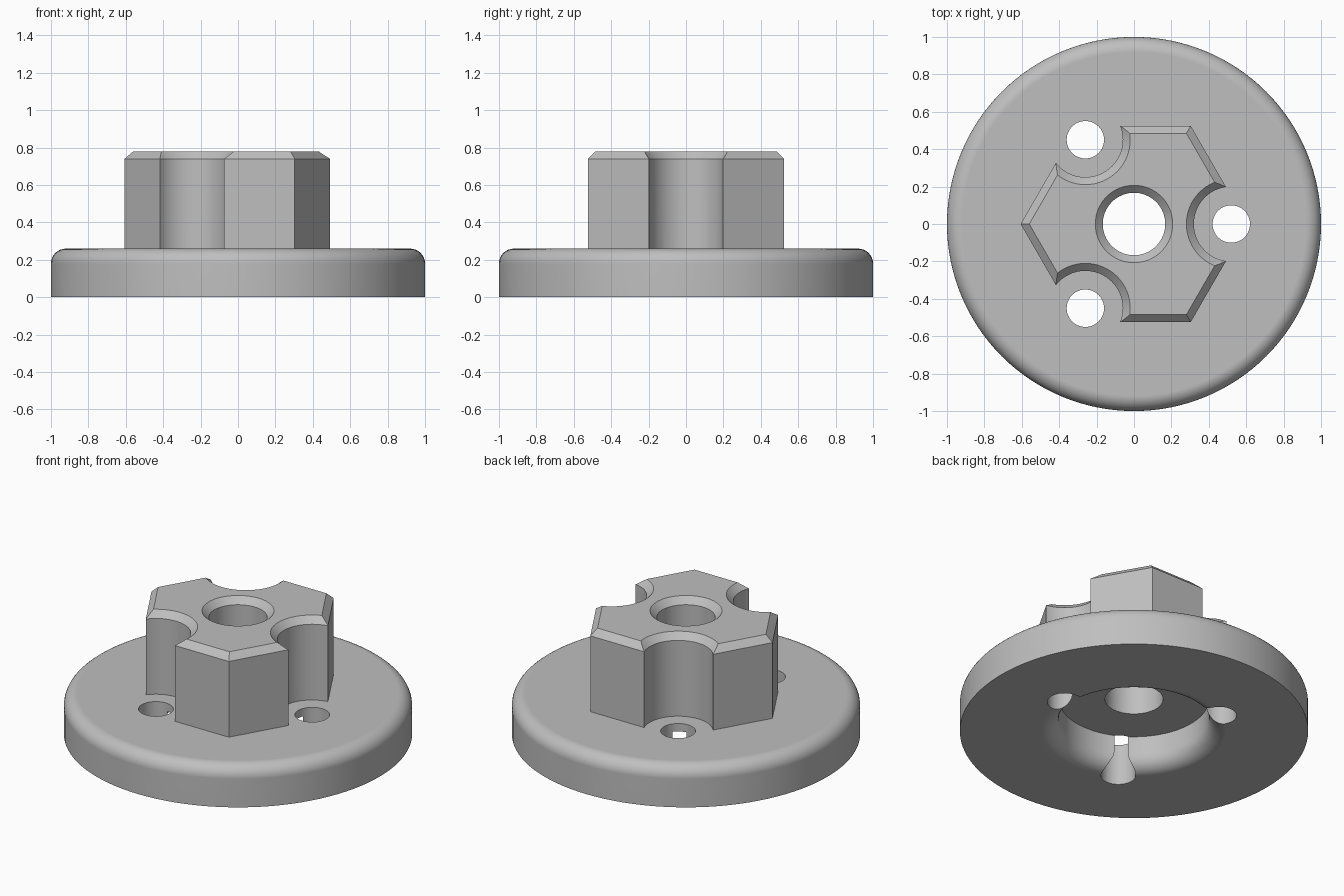
import bpy
import bmesh
from math import sin, cos, pi, radians
from mathutils import Matrix, Vector

cube = bpy.data.objects.get("Cube")
if cube:
    bpy.data.objects.remove(cube, do_unlink=True)

grey = bpy.data.materials.new("plain grey")
grey.use_nodes = True
grey.diffuse_color = (0.52, 0.52, 0.52, 1)
grey.node_tree.nodes["Principled BSDF"].inputs["Base Color"].default_value = grey.diffuse_color

HUB_TOP, CHAMFER = 0.78, 0.04
DISC_TOP, CEILING = 0.26, 0.21
HOLE_DIST = 0.52
SPOTS = [(HOLE_DIST * cos(a), HOLE_DIST * sin(a)) for a in (0, 2 * pi / 3, -2 * pi / 3)]


def lathe(name, profile, sides=96, at=(0, 0), turn=0.0):
    """Revolve (radius, height) points, from axis to axis, into a closed solid."""
    bm = bmesh.new()
    verts = [bm.verts.new((r, 0, z)) for r, z in profile]
    edges = [bm.edges.new(pair) for pair in zip(verts, verts[1:])]
    bmesh.ops.spin(bm, geom=verts + edges, cent=(0, 0, 0), axis=(0, 0, 1),
                   angle=2 * pi, steps=sides, use_duplicate=False)
    bmesh.ops.remove_doubles(bm, verts=bm.verts, dist=0.0001)
    bmesh.ops.dissolve_degenerate(bm, edges=bm.edges, dist=0.00001)
    bmesh.ops.recalc_face_normals(bm, faces=bm.faces)
    bm.transform(Matrix.Translation(Vector((*at, 0))) @ Matrix.Rotation(turn, 4, "Z"))
    mesh = bpy.data.meshes.new(name)
    bm.to_mesh(mesh)
    bm.free()
    mesh.materials.append(grey)
    obj = bpy.data.objects.new(name, mesh)
    bpy.context.collection.objects.link(obj)
    return obj


def combine(target, tool, operation):
    """Apply a boolean and remove the tool."""
    mod = target.modifiers.new("combine", "BOOLEAN")
    mod.operation, mod.solver, mod.object = operation, "EXACT", tool
    bpy.context.view_layer.update()
    graph = bpy.context.evaluated_depsgraph_get()
    result = bpy.data.meshes.new_from_object(target.evaluated_get(graph))
    target.modifiers.clear()
    target.data = result
    bpy.data.objects.remove(tool, do_unlink=True)


def arc(cx, cz, r, start, end, steps=8):
    angles = [radians(start + (end - start) * i / steps) for i in range(steps + 1)]
    return [(cx + r * cos(a), cz + r * sin(a)) for a in angles]


# Disc with a rounded rim and a flared recess underneath
disc = lathe("flanged_hub",
             [(0, CEILING), (0.43, CEILING)]
             + arc(0.53, 0.1, 0.1, 180, 270)
             + [(1, 0)]
             + arc(0.92, DISC_TOP - 0.08, 0.08, 0, 90)
             + [(0, DISC_TOP)], sides=128)

# Hexagonal hub with a chamfered top
hex_r = 0.525 / cos(pi / 6)
hub = lathe("hex_hub",
            [(0, 0.235), (hex_r, 0.235), (hex_r, HUB_TOP - CHAMFER),
             (hex_r - CHAMFER / cos(pi / 6), HUB_TOP), (0, HUB_TOP)], sides=6)


def chamfered_cutter(name, r, bottom, at=(0, 0)):
    return lathe(name, [(0, bottom), (r, bottom), (r, HUB_TOP - CHAMFER),
                        (r + 2 * CHAMFER, HUB_TOP + CHAMFER), (0, HUB_TOP + CHAMFER)],
                 sides=64, at=at, turn=0.01)


# Three round notches in alternate hub corners
for spot in SPOTS:
    combine(hub, chamfered_cutter("notch_cutter", 0.2, 0.1, spot), "DIFFERENCE")
combine(disc, hub, "UNION")

# Central bore and three screw holes
combine(disc, chamfered_cutter("bore_cutter", 0.167, -0.1), "DIFFERENCE")
for spot in SPOTS:
    hole = lathe("hole_cutter", [(0, -0.1), (0.1, -0.1), (0.1, 0.5), (0, 0.5)],
                 sides=48, at=spot, turn=0.01)
    combine(disc, hole, "DIFFERENCE")

# Smooth curved faces, keeping edges crisp and flats flat
bpy.ops.object.select_all(action="DESELECT")
disc.select_set(True)
bpy.context.view_layer.objects.active = disc
bpy.ops.object.shade_smooth_by_angle(angle=radians(30))
weighted = disc.modifiers.new("flat_normals", "WEIGHTED_NORMAL")
weighted.keep_sharp = True
